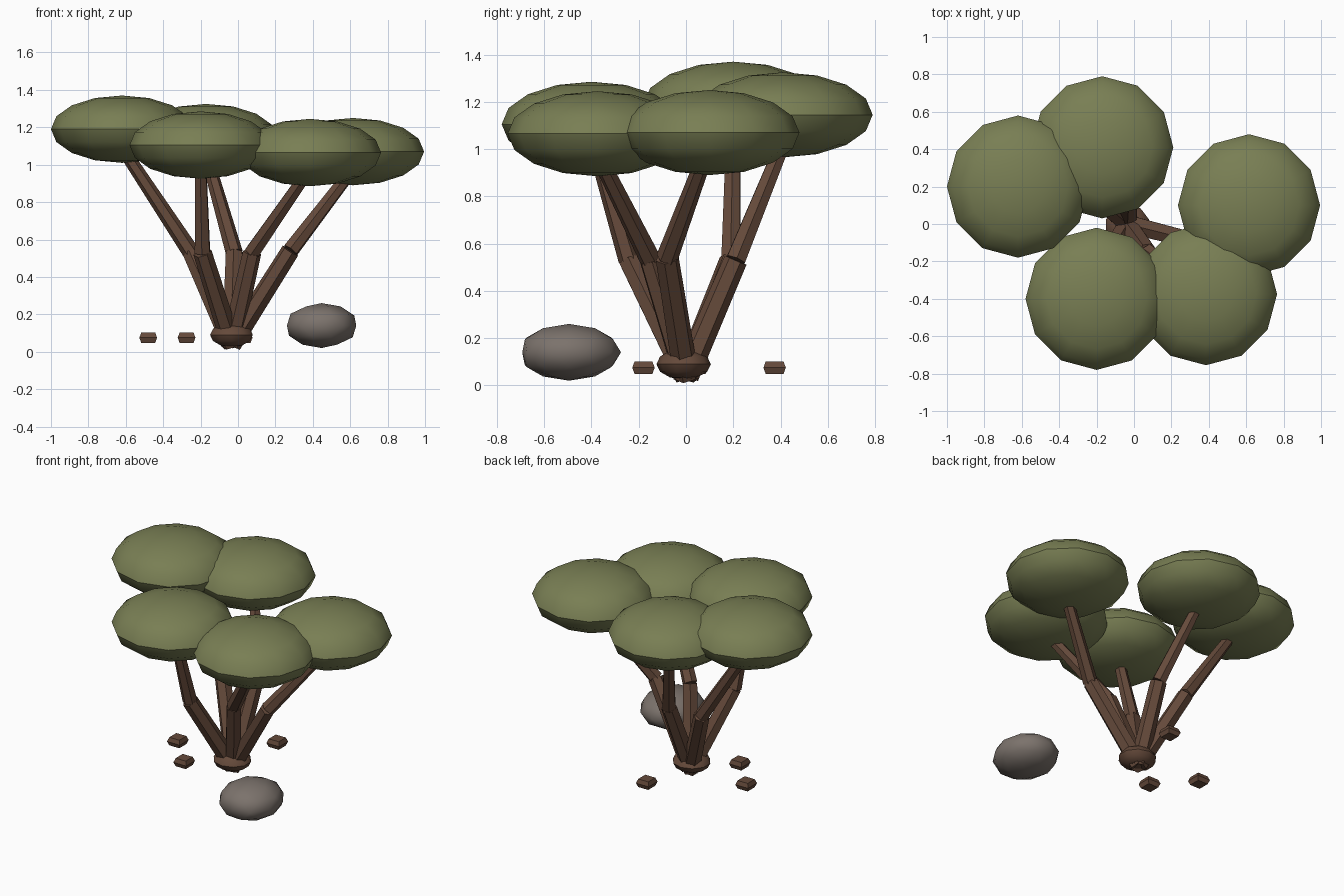
import bpy, bmesh, math
from mathutils import Vector, Matrix

old = bpy.data.objects.get("Cube")
if old:
    bpy.data.objects.remove(old, do_unlink=True)


def material(name, rgb):
    m = bpy.data.materials.new(name)
    m.use_nodes = True
    col = (*rgb, 1)
    m.diffuse_color = col
    m.node_tree.nodes["Principled BSDF"].inputs["Base Color"].default_value = col
    return m


LEAF = material("olive leaf", (0.19, 0.21, 0.088))
BARK = material("brown bark", (0.13, 0.068, 0.043))
STONE = material("warm grey stone", (0.20, 0.17, 0.15))


def finish(name, bm, mat, smooth=None):
    bmesh.ops.recalc_face_normals(bm, faces=bm.faces)
    me = bpy.data.meshes.new(name)
    bm.to_mesh(me)
    bm.free()
    me.materials.append(mat)
    ob = bpy.data.objects.new(name, me)
    bpy.context.collection.objects.link(ob)
    if smooth:
        bpy.ops.object.select_all(action='DESELECT')
        ob.select_set(True)
        bpy.context.view_layer.objects.active = ob
        bpy.ops.object.shade_smooth_by_angle(angle=math.radians(smooth))
    return ob


def ellipsoid(name, centre, size, segs, rings, mat, smooth):
    bm = bmesh.new()
    bmesh.ops.create_uvsphere(bm, u_segments=segs, v_segments=rings, radius=1)
    bmesh.ops.transform(bm, matrix=Matrix.Translation(centre) @ Matrix.Diagonal((*size, 1)), verts=bm.verts)
    return finish(name, bm, mat, smooth)


def limb(name, a, b, r1, r2):
    a, b = Vector(a), Vector(b)
    d = b - a
    bm = bmesh.new()
    bmesh.ops.create_cone(bm, cap_ends=True, segments=6, radius1=r1, radius2=r2, depth=d.length)
    rot = d.to_track_quat('Z', 'Y').to_matrix().to_4x4()
    bmesh.ops.transform(bm, matrix=Matrix.Translation((a + b) / 2) @ rot, verts=bm.verts)
    finish(name, bm, BARK)


# Branches: elbow, tip and canopy centre of each
trees = {
    "left_back": ((-0.25, 0.19, 0.53), (-0.6, 0.2, 1.06), (-0.62, 0.2, 1.19)),
    "back": ((-0.02, 0.21, 0.53), (-0.16, 0.41, 1.02), (-0.17, 0.41, 1.145)),
    "right": ((0.28, -0.08, 0.54), (0.61, 0.08, 0.97), (0.615, 0.1, 1.07)),
    "left_front": ((-0.19, -0.24, 0.53), (-0.2, -0.38, 1.0), (-0.2, -0.4, 1.105)),
    "right_front": ((0.075, -0.15, 0.53), (0.38, -0.37, 0.97), (0.385, -0.375, 1.065)),
}
root = Vector((-0.035, 0, 0.04))
for side, (elbow, tip, crown) in trees.items():
    limb("lower_branch_" + side, root, elbow, 0.055, 0.05)
    limb("upper_branch_" + side, elbow, tip, 0.046, 0.034)
    ellipsoid("canopy_" + side, crown, (0.38, 0.38, 0.18), 12, 8, LEAF, 35)

# Root swelling
ellipsoid("root_knot", (-0.035, -0.01, 0.09), (0.12, 0.115, 0.065), 10, 6, BARK, 40)

# Loose wood chips: square, widest at mid height
for i, (x, y) in enumerate([(-0.275, -0.18), (-0.48, 0.045), (0.03, 0.375)]):
    bm = bmesh.new()
    for s in (-1, 1):
        wide, narrow = 0.067, 0.053
        bmesh.ops.create_cone(bm, cap_ends=True, segments=4, depth=0.027,
                              radius1=narrow if s < 0 else wide, radius2=wide if s < 0 else narrow,
                              matrix=Matrix.Translation((x, y, 0.075 + s * 0.0135)) @ Matrix.Rotation(math.pi / 4, 4, 'Z'))
    inner = [f for f in bm.faces if abs(f.normal.z) > 0.9 and abs(f.calc_center_median().z - 0.075) < 0.001]
    bmesh.ops.delete(bm, geom=inner, context='FACES_ONLY')
    bmesh.ops.remove_doubles(bm, verts=bm.verts, dist=0.001)
    finish(f"wood_chip_{i + 1}", bm, BARK)

# Boulder with one dent at the front
bm = bmesh.new()
bmesh.ops.create_icosphere(bm, subdivisions=2, radius=1)
dent = min(bm.verts, key=lambda v: (v.co - Vector((0, -1, 0))).length)
dent.co *= 0.9
bmesh.ops.transform(bm, matrix=Matrix.Translation((0.447, -0.495, 0.14)) @ Matrix.Diagonal((0.195, 0.22, 0.12, 1)), verts=bm.verts)
finish("boulder", bm, STONE, 60)
